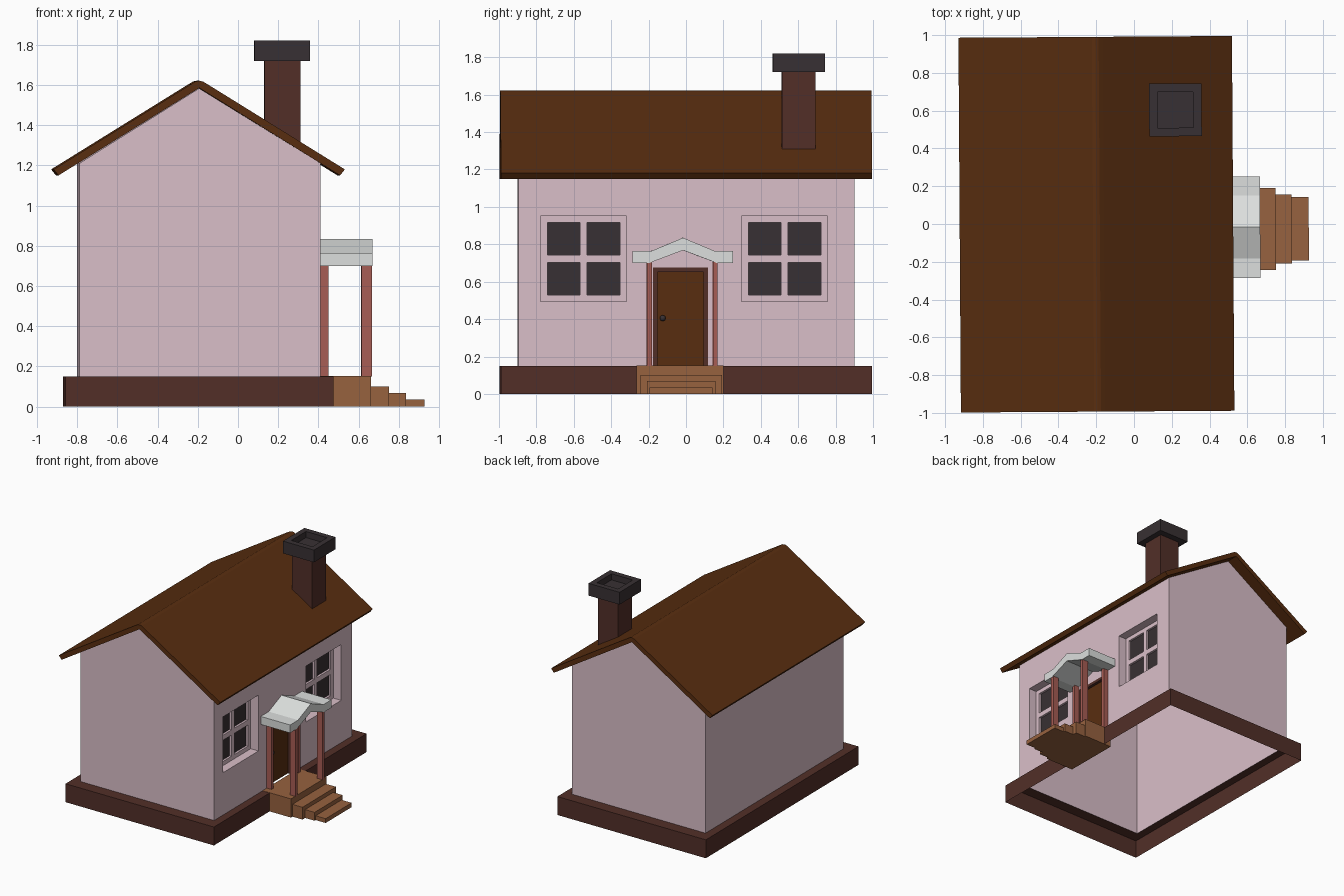
import bpy, bmesh
from mathutils import Matrix, Vector

cube = bpy.data.objects.get("Cube")
if cube:
    bpy.data.objects.remove(cube, do_unlink=True)

TURN = 0.0065  # the whole house sits very slightly turned


def material(name, rgb):
    m = bpy.data.materials.new(name)
    m.use_nodes = True
    m.diffuse_color = (*rgb, 1)
    m.node_tree.nodes["Principled BSDF"].inputs["Base Color"].default_value = (*rgb, 1)
    return m


PINK = material("pale pink plaster", (0.70, 0.52, 0.58))
ROOF = material("warm brown wood", (0.10, 0.027, 0.005))
MAROON = material("dark maroon", (0.084, 0.028, 0.021))
TAN = material("tan step", (0.31, 0.122, 0.05))
RED = material("dusty red post", (0.39, 0.11, 0.09))
GREY = material("light grey", (0.72, 0.74, 0.73))
DARK = material("charcoal", (0.039, 0.030, 0.033))


def finish(name, bm, mat, recalc=True):
    if recalc:
        bmesh.ops.recalc_face_normals(bm, faces=bm.faces)
    me = bpy.data.meshes.new(name)
    bm.to_mesh(me)
    bm.free()
    me.materials.append(mat)
    ob = bpy.data.objects.new(name, me)
    ob.rotation_euler.z = TURN
    bpy.context.collection.objects.link(ob)
    return ob


def boxes(name, mat, *ranges):
    """Each range is ((x0, x1), (y0, y1), (z0, z1))."""
    bm = bmesh.new()
    for r in ranges:
        mid = Vector([(a + b) / 2 for a, b in r])
        size = [b - a for a, b in r]
        bmesh.ops.create_cube(bm, size=1, matrix=Matrix.Translation(mid) @ Matrix.Diagonal((*size, 1)))
    return finish(name, bm, mat)


def prism(name, mat, profile, axis, lo, hi):
    """Extrude a closed profile along x or y."""
    bm = bmesh.new()
    place = (lambda a, b, t: (t, a, b)) if axis == "x" else (lambda a, b, t: (a, t, b))
    face = bm.faces.new([bm.verts.new(place(a, b, lo)) for a, b in profile])
    out = bmesh.ops.extrude_face_region(bm, geom=[face])
    move = (hi - lo, 0, 0) if axis == "x" else (0, hi - lo, 0)
    bmesh.ops.translate(bm, vec=move, verts=[v for v in out["geom"] if isinstance(v, bmesh.types.BMVert)])
    return finish(name, bm, mat)


def rings(name, mat, loops, cap_end=False):
    """Bridge a series of rectangles ((x0, x1), (y0, y1), z)."""
    bm = bmesh.new()
    prev = None
    for (x0, x1), (y0, y1), z in loops:
        cur = [bm.verts.new((x, y, z)) for x, y in ((x0, y0), (x1, y0), (x1, y1), (x0, y1))]
        if prev:
            for i in range(4):
                j = (i + 1) % 4
                bm.faces.new((prev[i], prev[j], cur[j], cur[i]))
        prev = cur
    if cap_end:
        bm.faces.new(prev)
    return finish(name, bm, mat, recalc=False)


# Hollow foundation, open underneath
WALL_X, WALL_Y = (-0.795, 0.405), (-0.897, 0.897)
BASE_X, BASE_Y = (-0.863, 0.469), (-0.992, 0.992)
rings("foundation", MAROON, [(BASE_X, BASE_Y, 0), (BASE_X, BASE_Y, 0.15), (WALL_X, WALL_Y, 0.15)])

# Walls with window and door pockets
RIDGE = -0.199
front = WALL_X[1]
walls = prism("walls", PINK, [(WALL_X[0], 0.15), (front, 0.15), (front, 1.21), (RIDGE, 1.583),
                              (WALL_X[0], 1.21)], "y", *WALL_Y)
windows = [(-0.78, -0.32), (0.295, 0.755)]
win_z = (0.495, 0.95)
door_y, door_z = (-0.18, 0.115), (0.15, 0.675)
cutter = boxes("opening_cutter", PINK,
               *[((front - 0.095, 0.6), w, win_z) for w in windows],
               ((front - 0.04, 0.6), door_y, (0.10, door_z[1])))
cutter.hide_render = True
cut = walls.modifiers.new("openings", "BOOLEAN")
cut.object = cutter
cut.solver = "EXACT"
bpy.context.view_layer.update()
baked = bpy.data.meshes.new_from_object(walls.evaluated_get(bpy.context.evaluated_depsgraph_get()))
walls.modifiers.clear()
walls.data = baked
bpy.data.objects.remove(cutter, do_unlink=True)

# Open the underside of the walls
bm = bmesh.new()
bm.from_mesh(baked)
floor = [f for f in bm.faces if f.normal.z < -0.9 and f.calc_center_median().z < 0.16]
bmesh.ops.delete(bm, geom=floor, context="FACES_ONLY")
bm.to_mesh(baked)
bm.free()

# Windows: dark panes behind a recessed cross frame
for side, (a, b) in zip(("right", "left"), windows):
    back, face = front - 0.095, front - 0.07
    mid, z0, z1 = (a + b) / 2, *win_z
    zm, depth = (z0 + z1) / 2, (back, face)
    boxes(side + "_window_panes", DARK, ((back, back + 0.008), (a, b), win_z))
    boxes(side + "_window_frame", PINK,
          (depth, (a, a + 0.036), win_z), (depth, (b - 0.036, b), win_z),
          (depth, (mid - 0.019, mid + 0.019), win_z),
          (depth, (a, b), (z0, z0 + 0.034)), (depth, (a, b), (z1 - 0.034, z1)),
          (depth, (a, b), (zm - 0.021, zm + 0.021)))

# Door, its surround and knob
rim = 0.024
dx = (front - 0.04, front + 0.003)
boxes("door_surround", MAROON,
      (dx, (door_y[0], door_y[0] + rim), door_z), (dx, (door_y[1] - rim, door_y[1]), door_z),
      (dx, door_y, (door_z[1] - rim, door_z[1])))
boxes("door", ROOF, ((front - 0.04, front - 0.02), door_y, door_z))
bm = bmesh.new()
bmesh.ops.create_uvsphere(bm, u_segments=12, v_segments=8, radius=0.016,
                          matrix=Matrix.Translation((front - 0.008, -0.127, 0.405)))
knob = finish("door_knob", bm, DARK)
for p in knob.data.polygons:
    p.use_smooth = True

# Roof with a softly rounded ridge
half = [(0.70, 1.15), (0.724, 1.18), (0.04, 1.604), (0.018, 1.617)]
right_side = [(RIDGE + x, z) for x, z in half]
left_side = [(RIDGE - x, z) for x, z in reversed(half)]
prism("roof", ROOF, [(RIDGE, 1.585)] + right_side + [(RIDGE, 1.621)] + left_side, "y", -0.992, 0.992)

# Chimney and hollow cap
stack_x, stack_y = (0.134, 0.314), (0.51, 0.69)
boxes("chimney", MAROON, (stack_x, stack_y, (1.28, 1.73)))
cap_x, cap_y = (0.084, 0.362), (0.463, 0.742)
hole_x, hole_y = (0.128, 0.318), (0.508, 0.698)
rings("chimney_cap", DARK, [(stack_x, stack_y, 1.72), (cap_x, cap_y, 1.72), (cap_x, cap_y, 1.82),
                            (hole_x, hole_y, 1.82), (hole_x, hole_y, 1.77)], cap_end=True)

# Porch platform and steps
boxes("porch_platform", TAN, ((front, 0.66), (-0.268, 0.197), (0, 0.152)))
steps = [(0.65, 0.75, -0.248, 0.187, 0.10), (0.74, 0.835, -0.214, 0.152, 0.068),
         (0.825, 0.925, -0.2, 0.137, 0.035)]
for i, (x0, x1, y0, y1, top) in enumerate(steps):
    boxes(f"step_{i + 1}", TAN, ((x0, x1), (y0, y1), (0, top)))

# Porch posts
for row, px in (("back", (0.398, 0.448)), ("front", (0.612, 0.664))):
    for side, py in (("right", (-0.213, -0.185)), ("left", (0.139, 0.165))):
        boxes(f"{row}_{side}_post", RED, (px, py, (0.15, 0.705)))

# Porch canopy with a small peak
prism("porch_canopy", GREY,
      [(-0.29, 0.70), (-0.20, 0.70), (-0.02, 0.768), (0.16, 0.70), (0.247, 0.70), (0.247, 0.765),
       (0.147, 0.765), (-0.02, 0.835), (-0.187, 0.765), (-0.29, 0.765)], "x", front, 0.668)
